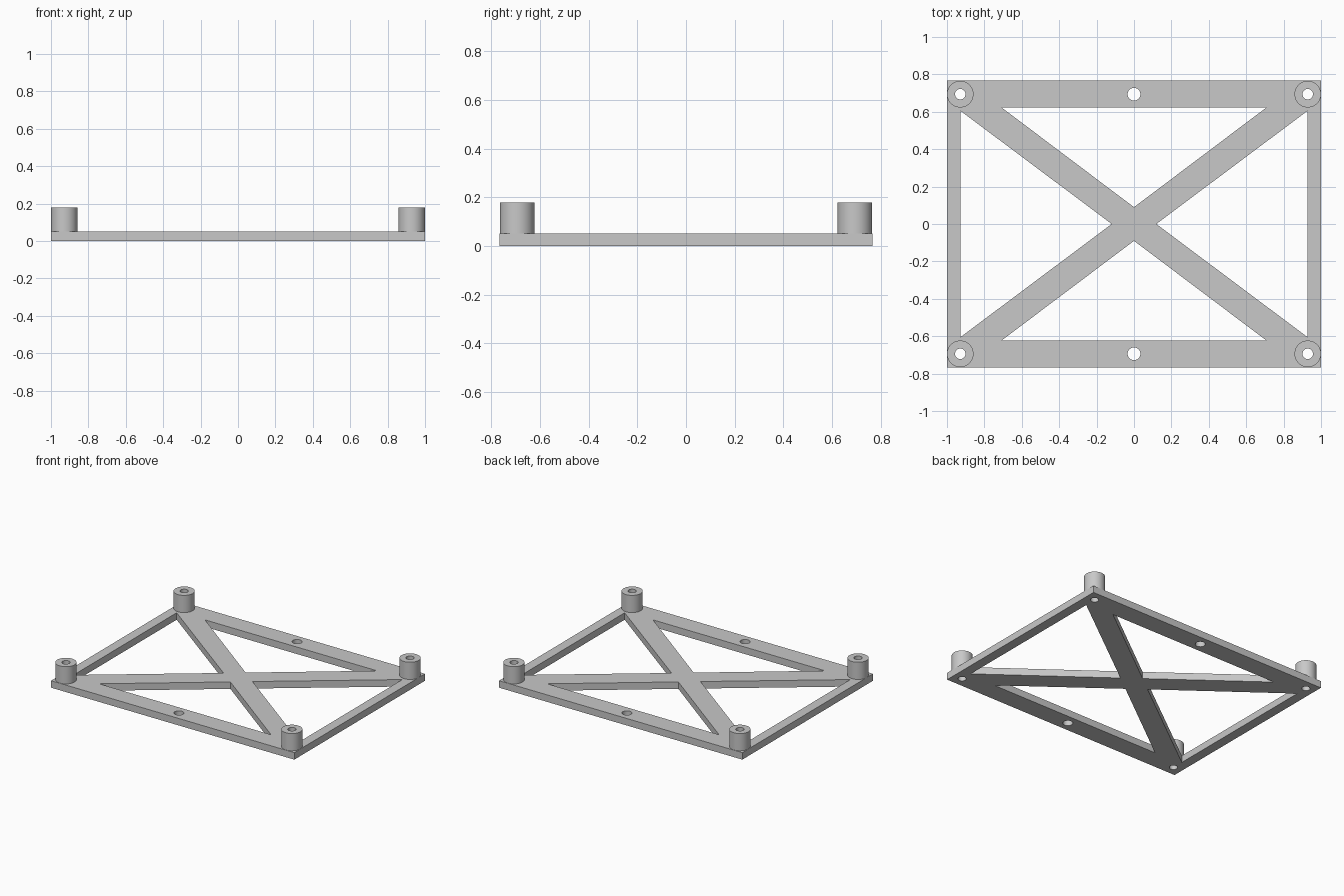
import bpy
import math

cube = bpy.data.objects.get("Cube")
if cube:
    bpy.data.objects.remove(cube, do_unlink=True)

HALF_X, HALF_Y = 1.0, 0.767
PLATE_TOP, POST_TOP = 0.052, 0.18
POST_X, POST_Y, POST_R = 0.929, 0.694, 0.071
BORE_R, MOUNT_R = 0.028, 0.034

grey = bpy.data.materials.new("light grey plastic")
grey.use_nodes = True
colour = (0.58, 0.58, 0.58, 1)
grey.diffuse_color = colour
grey.node_tree.nodes["Principled BSDF"].inputs["Base Color"].default_value = colour


def circle(x, y, r, n=48):
    return [(x + r * math.cos(math.tau * i / n), y + r * math.sin(math.tau * i / n))
            for i in range(n)]


def extruded(name, outlines, bottom, top):
    """Solid from a filled outline; the inner loops become through holes."""
    curve = bpy.data.curves.new(name + " outline", "CURVE")
    curve.dimensions = "2D"
    curve.fill_mode = "BOTH"
    curve.extrude = (top - bottom) / 2
    for loop in outlines:
        spline = curve.splines.new("POLY")
        spline.points.add(len(loop) - 1)
        for point, (x, y) in zip(spline.points, loop):
            point.co = (x, y, 0, 1)
        spline.use_cyclic_u = True
    obj = bpy.data.objects.new(name, curve)
    bpy.context.collection.objects.link(obj)
    obj.location.z = (top + bottom) / 2
    bpy.ops.object.select_all(action="DESELECT")
    obj.select_set(True)
    bpy.context.view_layer.objects.active = obj
    bpy.ops.object.convert(target="MESH")
    obj = bpy.context.view_layer.objects.active
    # Weld caps to walls and face everything outward
    bpy.ops.object.mode_set(mode="EDIT")
    bpy.ops.mesh.select_all(action="SELECT")
    bpy.ops.mesh.remove_doubles(threshold=0.0001)
    bpy.ops.mesh.normals_make_consistent(inside=False)
    bpy.ops.object.mode_set(mode="OBJECT")
    bpy.ops.object.shade_smooth_by_angle(angle=math.radians(30))
    obj.data.materials.clear()
    obj.data.materials.append(grey)
    return obj


# Cross-braced frame: rectangle, four triangular windows, six holes
corners = [(sx * POST_X, sy * POST_Y) for sx in (-1, 1) for sy in (-1, 1)]
loops = [[(-HALF_X, -HALF_Y), (HALF_X, -HALF_Y), (HALF_X, HALF_Y), (-HALF_X, HALF_Y)]]
for s in (-1, 1):
    loops.append([(s * 0.928, -0.605), (s * 0.928, 0.605), (s * 0.119, 0)])
    loops.append([(-0.707, s * 0.622), (0.707, s * 0.622), (0, s * 0.09)])
    loops.append(circle(0, s * POST_Y, MOUNT_R))
loops += [circle(x, y, BORE_R) for x, y in corners]
extruded("braced_frame", loops, 0, PLATE_TOP)

# Hollow corner standoffs
for x, y in corners:
    name = ("back" if y > 0 else "front") + ("_left" if x > 0 else "_right") + "_standoff"
    extruded(name, [circle(x, y, POST_R), circle(x, y, BORE_R)], PLATE_TOP, POST_TOP)
